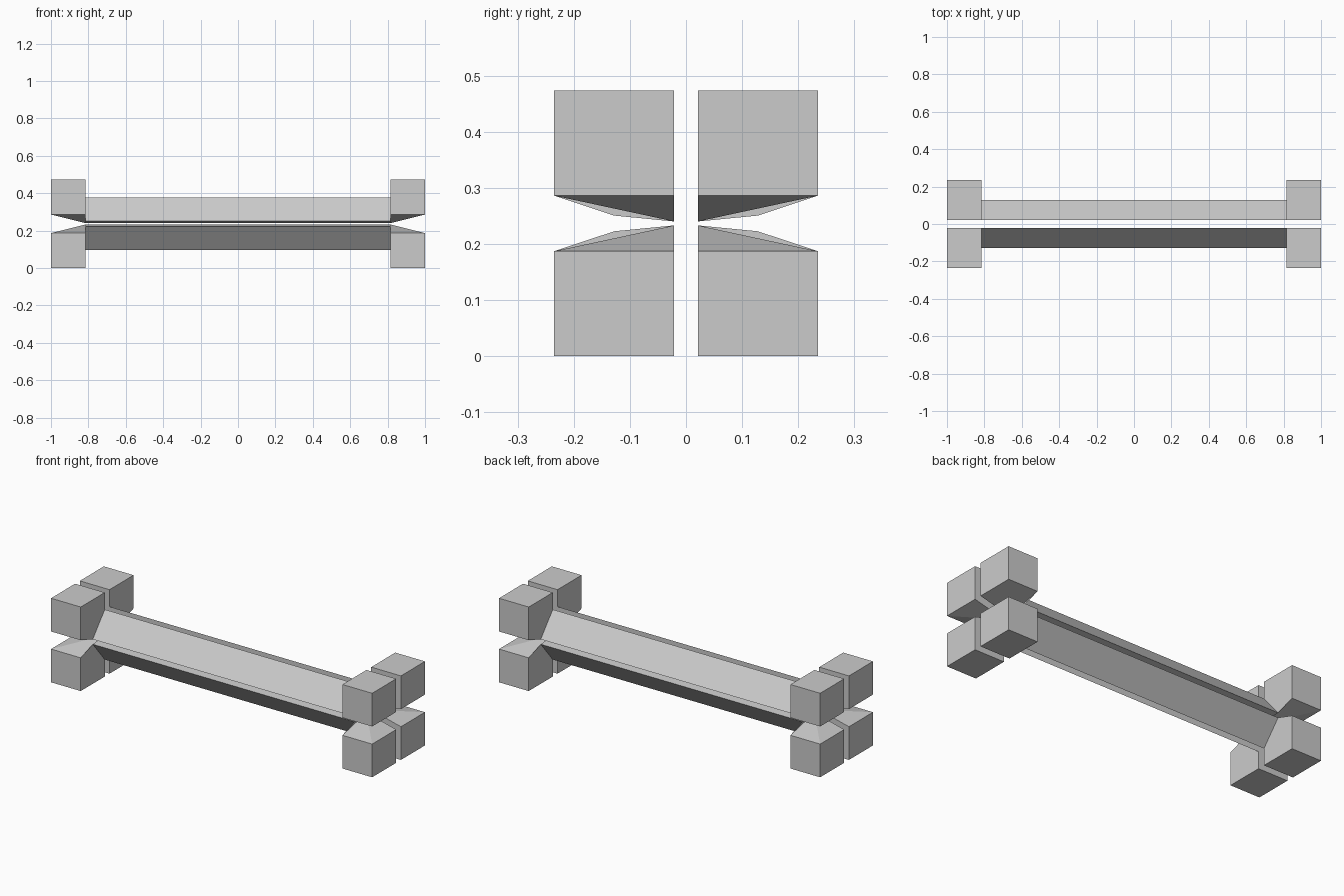
import bpy, bmesh

if "Cube" in bpy.data.objects:
    bpy.data.objects.remove(bpy.data.objects["Cube"])

MID = 0.2365            # mid height: everything mirrors about this point
XI, XO = 0.815, 1.0     # inner and outer x of the end blocks
YI, YO = 0.021, 0.235   # inner and outer y of the end blocks
ZC, ZB, ZT = 0.0035, 0.0495, MID    # pulled-in corner, block base, block top
RIDGE = (0.128, 0.014)  # outer edge of the beam (y, z)


def mirrored(name, verts, faces, axes):
    """Make one piece and mirror it about the model centre."""
    bm = bmesh.new()
    vs = [bm.verts.new(v) for v in verts]
    for f in faces:
        bm.faces.new([vs[i] for i in f])
    bmesh.ops.recalc_face_normals(bm, faces=bm.faces)
    mesh = bpy.data.meshes.new(name)
    bm.to_mesh(mesh)
    bm.free()
    ob = bpy.data.objects.new(name, mesh)
    bpy.context.collection.objects.link(ob)
    ob.location.z = MID
    mod = ob.modifiers.new("Mirror", 'MIRROR')
    mod.use_axis = axes
    mod.use_mirror_merge = False
    return ob


# End block: a box whose innermost corner is pulled toward the centre,
# with the inner end face extended to meet the beam edge
block = [(XI, YI, ZC), (XO, YI, ZB), (XO, YO, ZB), (XI, YO, ZB),
         (XI, YI, ZT), (XO, YI, ZT), (XO, YO, ZT), (XI, YO, ZT),
         (XI, *RIDGE)]
mirrored("end_block", block,
         [(4, 5, 6, 7), (0, 1, 5, 4), (1, 2, 6, 5), (2, 3, 7, 6),
          (0, 8, 3, 7, 4), (0, 2, 1), (0, 3, 2)],
         (True, True, True))

# Beam: open-ended triangular prism running between the blocks
profile = [(YI, ZC), RIDGE, (YI, 0.141)]
beam = [(x, y, z) for x in (-XI, XI) for y, z in profile]
mirrored("beam", beam,
         [(i, (i + 1) % 3, (i + 1) % 3 + 3, i + 3) for i in range(3)],
         (False, True, True))
